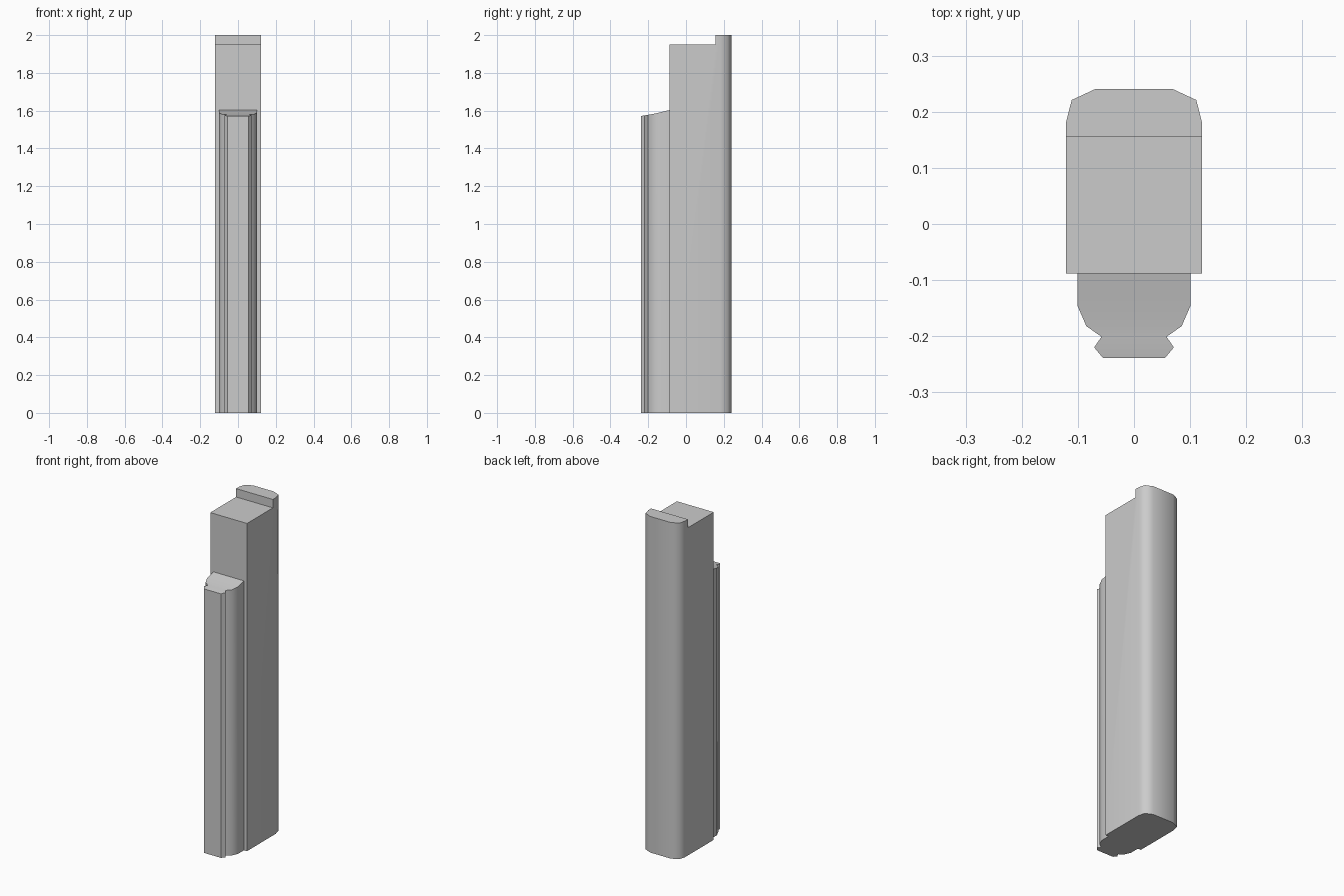
import bpy, bmesh
from math import radians

if "Cube" in bpy.data.objects:
    bpy.data.objects.remove(bpy.data.objects["Cube"])


def activate(obj):
    bpy.ops.object.select_all(action='DESELECT')
    obj.select_set(True)
    bpy.context.view_layer.objects.active = obj


def mirrored_prism(name, rows):
    """Solid from half-profile rows (half_width, y, top_z), mirrored in x, standing on z=0."""
    bm = bmesh.new()
    rings = [[bm.verts.new(co) for co in ((-x, y, 0), (x, y, 0), (x, y, z), (-x, y, z))]
             for x, y, z in rows]
    for a, b in zip(rings, rings[1:]):
        for i in range(4):
            j = (i + 1) % 4
            bm.faces.new((a[i], a[j], b[j], b[i]))
    bm.faces.new(rings[0])
    bm.faces.new(rings[-1])
    bmesh.ops.recalc_face_normals(bm, faces=bm.faces)
    # merge flat strips into single faces
    bmesh.ops.dissolve_limit(bm, angle_limit=radians(0.5), verts=bm.verts, edges=bm.edges)
    mesh = bpy.data.meshes.new(name)
    bm.to_mesh(mesh)
    bm.free()
    obj = bpy.data.objects.new(name, mesh)
    bpy.context.collection.objects.link(obj)
    return obj


def smooth(obj, degrees):
    activate(obj)
    bpy.ops.object.shade_smooth_by_angle(angle=radians(degrees))


# Main post with a rounded back
post = mirrored_prism("post", [(0.121, -0.088, 2.0), (0.121, 0.182, 2.0),
                               (0.111, 0.221, 2.0), (0.068, 0.241, 2.0)])

# Step in the top, leaving a raised lip along the back
bpy.ops.mesh.primitive_cube_add(size=1, location=(0, -0.345, 2.45))
cutter = bpy.context.object
cutter.name = "step_cutter"
cutter.scale = (1, 1, 1)
cutter.hide_render = True
step = post.modifiers.new("top_step", 'BOOLEAN')
step.operation = 'DIFFERENCE'
step.solver = 'EXACT'
step.object = cutter
activate(post)
bpy.ops.object.modifier_apply(modifier=step.name)
bpy.data.objects.remove(cutter)
smooth(post, 56)

# Front moulding: rounded shoulders, side groove, top sloping to the front
moulding = mirrored_prism("front_moulding", [
    (0.101, -0.088, 1.603), (0.101, -0.145, 1.589), (0.085, -0.182, 1.581),
    (0.058, -0.201, 1.578), (0.071, -0.220, 1.575), (0.055, -0.239, 1.571)])
smooth(moulding, 40)
